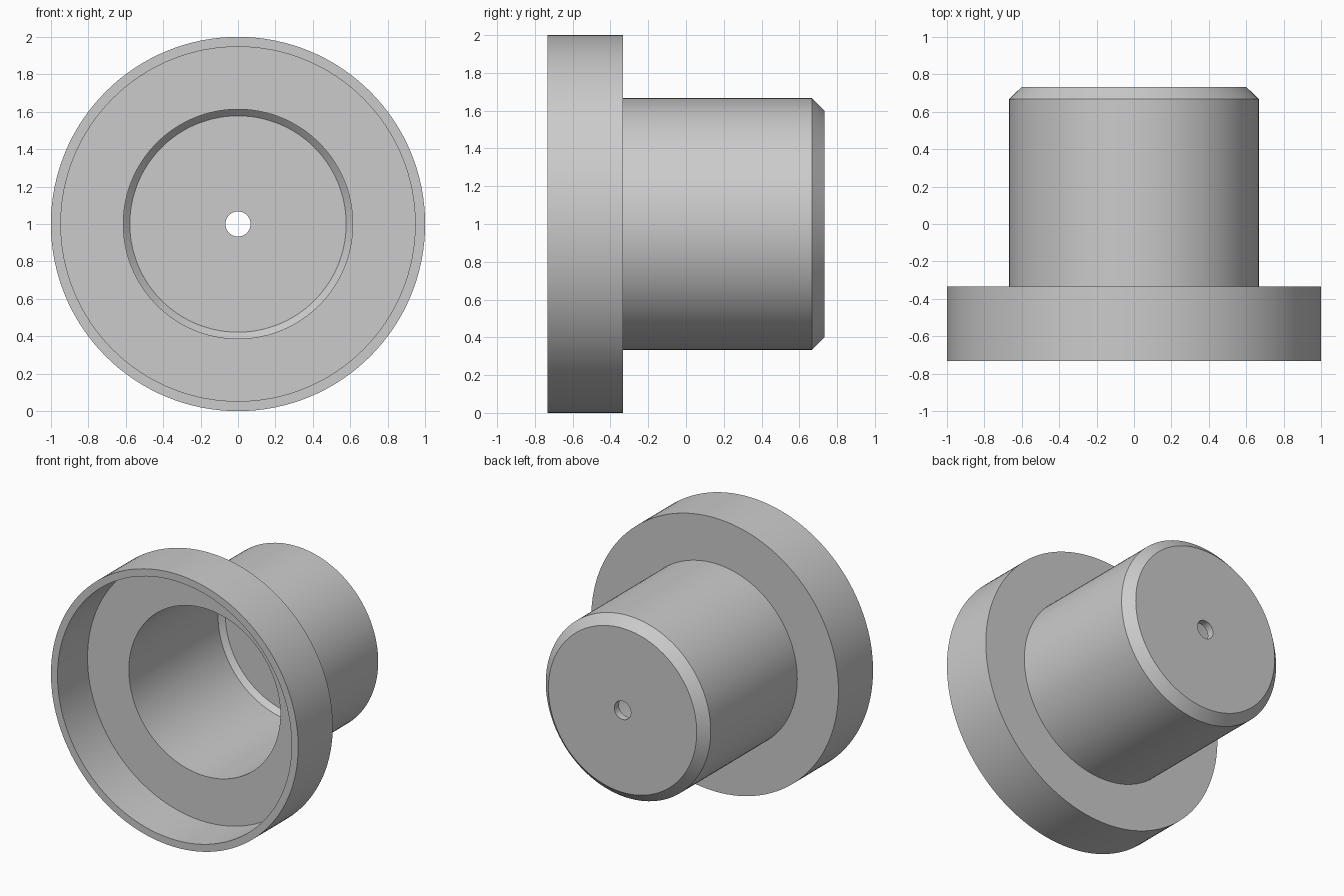
import bpy
import bmesh
from math import pi, radians
from mathutils import Matrix, Vector

SEGMENTS = 128

old = bpy.data.objects.get("Cube")
if old:
    bpy.data.objects.remove(old, do_unlink=True)

# Plain grey material
grey = bpy.data.materials.new("plain grey")
grey.use_nodes = True
colour = (0.6, 0.6, 0.6, 1)
grey.diffuse_color = colour
grey.node_tree.nodes["Principled BSDF"].inputs["Base Color"].default_value = colour


def lathe(name, profile):
    """Spin a closed (radius, y) profile about the horizontal axis at z = 1."""
    bm = bmesh.new()
    verts = [bm.verts.new((r, y, 0)) for r, y in profile]
    edges = [bm.edges.new((v, verts[(i + 1) % len(verts)]))
             for i, v in enumerate(verts)]
    bmesh.ops.spin(bm, geom=verts + edges, cent=(0, 0, 0), axis=(0, 1, 0),
                   angle=2 * pi, steps=SEGMENTS, use_duplicate=False)
    bmesh.ops.remove_doubles(bm, verts=bm.verts, dist=1e-5)
    bmesh.ops.recalc_face_normals(bm, faces=bm.faces)
    bmesh.ops.transform(bm, matrix=Matrix.Translation(Vector((0, 0, 1))),
                        verts=bm.verts)
    mesh = bpy.data.meshes.new(name)
    bm.to_mesh(mesh)
    bm.free()
    obj = bpy.data.objects.new(name, mesh)
    bpy.context.collection.objects.link(obj)
    mesh.materials.append(grey)
    bpy.ops.object.select_all(action='DESELECT')
    obj.select_set(True)
    bpy.context.view_layer.objects.active = obj
    bpy.ops.object.shade_smooth_by_angle(angle=radians(30))
    return obj


# Thin-walled flanged cup: open wide rim in front, chamfered end behind
front, step, shoulder, back = -0.733, -0.333, 0.667, 0.733
wall = 0.053
lathe("flanged_cup", [
    # outside, from the rim to the drilled end
    (1.0, front), (1.0, step), (0.667, step), (0.667, shoulder),
    (0.6, back), (0.067, back),
    # inside, from the drilled end to the rim
    (0.067, back - wall), (0.578, back - wall), (0.613, 0.645),
    (0.613, step - wall), (1.0 - wall, step - wall), (1.0 - wall, front),
])
